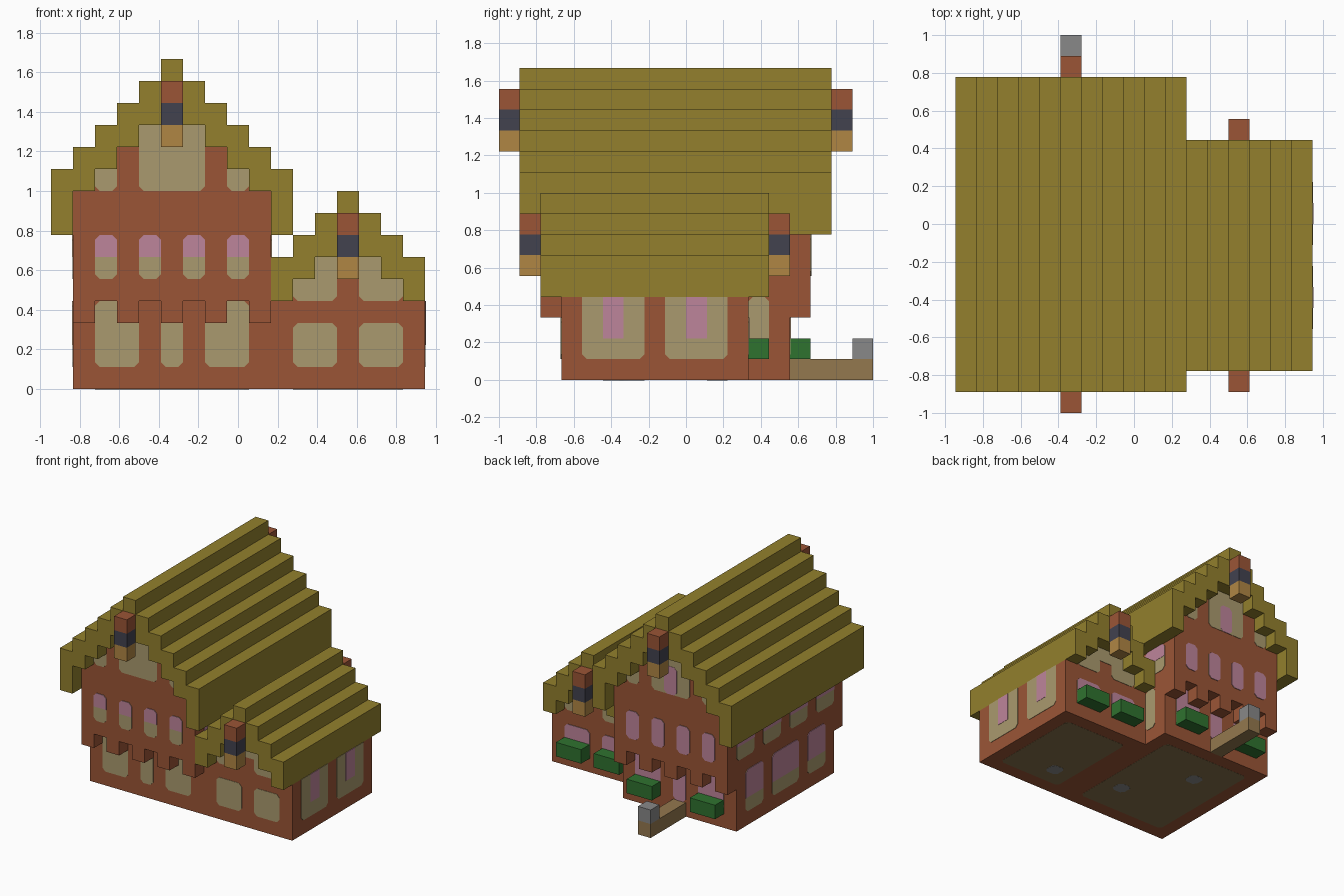
import bpy
import bmesh
from mathutils import Vector

cube = bpy.data.objects.get("Cube")
if cube:
    bpy.data.objects.remove(cube, do_unlink=True)

U = 1 / 9  # size of one block


def grid(i, j, k):
    """Block coordinates to model space."""
    return Vector((i - 8.5, j - 9, k)) * U


def material(name, hex_code):
    def linear(c):
        return c / 12.92 if c <= 0.04045 else ((c + 0.055) / 1.055) ** 2.4
    rgb = [linear(c / 255) for c in bytes.fromhex(hex_code)]
    mat = bpy.data.materials.new(name)
    mat.use_nodes = True
    mat.diffuse_color = (*rgb, 1)
    mat.node_tree.nodes["Principled BSDF"].inputs["Base Color"].default_value = (*rgb, 1)
    return mat


thatch = material("olive thatch", "93802D")
brick = material("red brick", "9B5536")
plaster = material("beige plaster", "AA9A6E")
glass = material("pink glass", "BE859B")
slate = material("dark slate", "42424F")
timber = material("tan timber", "B08644")
leaf = material("green leaf", "2F722F")
stone = material("grey stone", "888888")
path_mat = material("brown path", "94784E")
floor_mat = material("brown floor", "85714A")


def finish(name, bm, mat):
    bmesh.ops.recalc_face_normals(bm, faces=bm.faces)
    mesh = bpy.data.meshes.new(name)
    bm.to_mesh(mesh)
    bm.free()
    mesh.materials.append(mat)
    bpy.context.collection.objects.link(bpy.data.objects.new(name, mesh))


def extrude_outline(bm, points, offset):
    """Close an outline into a solid, skipping repeated points."""
    clean = [p for n, p in enumerate(points) if (p - points[n - 1]).length > 1e-5]
    face = bm.faces.new([bm.verts.new(p) for p in clean])
    new = bmesh.ops.extrude_face_region(bm, geom=[face], use_keep_orig=True)["geom"]
    bmesh.ops.translate(bm, vec=offset, verts=[g for g in new if isinstance(g, bmesh.types.BMVert)])


def boxes(name, mat, *extents):
    """Each extent is i0, i1, j0, j1, k0, k1 in blocks."""
    bm = bmesh.new()
    for i0, i1, j0, j1, k0, k1 in extents:
        loop = [grid(i0, j0, k0), grid(i1, j0, k0), grid(i1, j1, k0), grid(i0, j1, k0)]
        extrude_outline(bm, loop, Vector((0, 0, (k1 - k0) * U)))
    finish(name, bm, mat)


def stepped(name, mat, start, bottoms, tops, j0, j1):
    """Symmetric stepped profile: heights go from the eave to the ridge."""
    low = bottoms + bottoms[-2::-1]
    high = tops + tops[-2::-1]
    upper, lower = [], []
    for n, (b, t) in enumerate(zip(low, high)):
        i = start + n
        upper += [grid(i, j0, t), grid(i + 1, j0, t)]
        lower += [grid(i, j0, b), grid(i + 1, j0, b)]
    bm = bmesh.new()
    extrude_outline(bm, upper + lower[::-1], Vector((0, (j1 - j0) * U, 0)))
    finish(name, bm, mat)


SIDES = {
    "front": (lambda a, b, p: grid(a, p, b), Vector((0, -1, 0))),
    "back": (lambda a, b, p: grid(a, p, b), Vector((0, 1, 0))),
    "left": (lambda a, b, p: grid(p, a, b), Vector((1, 0, 0))),
    "right": (lambda a, b, p: grid(p, a, b), Vector((-1, 0, 0))),
    "under": (lambda a, b, p: grid(a, b, p), Vector((0, 0, -1))),
}


def plates(name, mat, side, pos, rects, lift=0.003, top=0.22, low=0.22):
    """Thin plates with clipped corners; each rect is a0, a1, b0, b1."""
    place, normal = SIDES[side]
    bm = bmesh.new()
    for a0, a1, b0, b1 in rects:
        loop = [(a0 + low, b0), (a1 - low, b0), (a1, b0 + low), (a1, b1 - top),
                (a1 - top, b1), (a0 + top, b1), (a0, b1 - top), (a0, b0 + low)]
        extrude_outline(bm, [place(a, b, pos) for a, b in loop], normal * lift)
    finish(name, bm, mat)


# Walls
boxes("main_lower_wall", brick, (1, 10, 3, 14, 0, 4))
stepped("main_upper_wall", brick, 1, [4] * 5, [9, 10, 11, 12, 12], 2, 15)
stepped("wing_wall", brick, 10, [0] * 4, [4, 5, 6, 6], 3, 12)
boxes("overhang_corbels", brick,
      *[(i, i + 1, j, j + 1, 3, 4) for i in range(1, 10, 2) for j in (2, 14)])

# Roofs
stepped("main_roof", thatch, 0, [7, 9, 10, 11, 12, 12], [10, 11, 12, 13, 14, 15], 1, 16)
stepped("wing_roof", thatch, 10, [4, 5, 6, 6], [6, 7, 8, 9], 2, 13)

# Gable posts: timber foot, slate middle, brick top
for label, i, k, ends in (("main", 5, 11, (0, 16)), ("wing", 13, 5, (1, 13))):
    for n, (part, mat) in enumerate((("foot", timber), ("band", slate), ("cap", brick))):
        boxes(f"{label}_post_{part}", mat,
              *[(i, i + 1, j, j + 1, k + n, k + n + 1) for j in ends])

# Upper windows and gables of the main house
small = (2, 4, 6, 8)
for side, j in (("front", 2), ("back", 15)):
    plates(f"main_{side}_upper_windows", plaster, side, j, [(i, i + 1, 5, 7) for i in small])
    plates(f"main_{side}_upper_panes", glass, side, j,
           [(i, i + 1, 6 if side == "front" else 5, 7) for i in small], 0.005,
           low=0 if side == "front" else 0.22)
    plates(f"main_{side}_gable_panels", plaster, side, j,
           [(4, 7, 9, 12), (2, 3, 9, 10), (8, 9, 9, 10)], top=0)
plates("main_back_gable_pane", glass, "back", 15, [(5, 6, 9, 11)], 0.005)
for side, i in (("right", 1), ("left", 10)):
    rows = [(j, j + 2) for j in range(3, 14, 3)]
    plates(f"main_{side}_upper_windows", plaster, side, i, [(a, b, 5, 7) for a, b in rows])
    plates(f"main_{side}_upper_panes", glass, side, i, [(a, b, 6, 7) for a, b in rows], 0.005, low=0)

# Lower windows of the main house
wide = ((2, 4), (7, 9))
plates("main_front_lower_windows", plaster, "front", 3,
       [(a, b, 1, 4) for a, b in ((2, 4), (5, 6), (7, 9))])
plates("main_back_lower_windows", plaster, "back", 14, [(a, b, 1, 4) for a, b in wide])
plates("main_back_lower_panes", glass, "back", 14, [(a, b, 2, 4) for a, b in wide], 0.005, low=0)
plates("back_door", glass, "back", 14, [(5, 6, 1, 4)])
bays = ((4, 6), (7, 10), (11, 13))
plates("main_right_lower_windows", plaster, "right", 1, [(a, b, 1, 4) for a, b in bays])
plates("main_right_lower_panes", glass, "right", 1, [(a, b, 2, 4) for a, b in bays], 0.005, low=0)
plates("inner_corner_window", plaster, "left", 10, [(12, 13, 1, 4)])

# Wing windows and gables
pair = ((11, 13), (14, 16))
for side, j in (("front", 3), ("back", 12)):
    plates(f"wing_{side}_windows", plaster, side, j, [(a, b, 1, 3) for a, b in pair])
    plates(f"wing_{side}_gable_panels", plaster, side, j,
           [(a, b, 4, 5) for a, b in pair], top=0)
    plates(f"wing_{side}_gable_top", plaster, side, j, [(12, 15, 5, 6)], top=0, low=0)
plates("wing_back_panes", glass, "back", 12, [(a, b, 2, 3) for a, b in pair], 0.005, low=0)
plates("wing_side_windows", plaster, "left", 17, [(4, 7, 1, 4), (8, 11, 1, 4)], top=0)
plates("wing_side_panes", glass, "left", 17, [(5, 6, 2, 4), (9, 10, 2, 4)], 0.005, top=0, low=0)

# Planters, path and marker stone at the back
boxes("main_planters", leaf, *[(a, b, 14, 15, 1, 2) for a, b in wide])
boxes("wing_planters", leaf, *[(a, b, 12, 13, 1, 2) for a, b in pair])
boxes("path", path_mat, (5, 6, 14, 18, 0, 1))
boxes("marker_stone", stone, (5, 6, 17, 18, 1, 2))

# Floors seen from underneath
plates("floor_panels", floor_mat, "under", 0, [(2, 9, 4, 13), (11, 16, 4, 11)], 0.001)
plates("floor_stones", stone, "under", 0,
       [(i, i + 1, j, j + 1) for i, j in ((12, 5), (7, 6), (4, 10))], 0.002)
